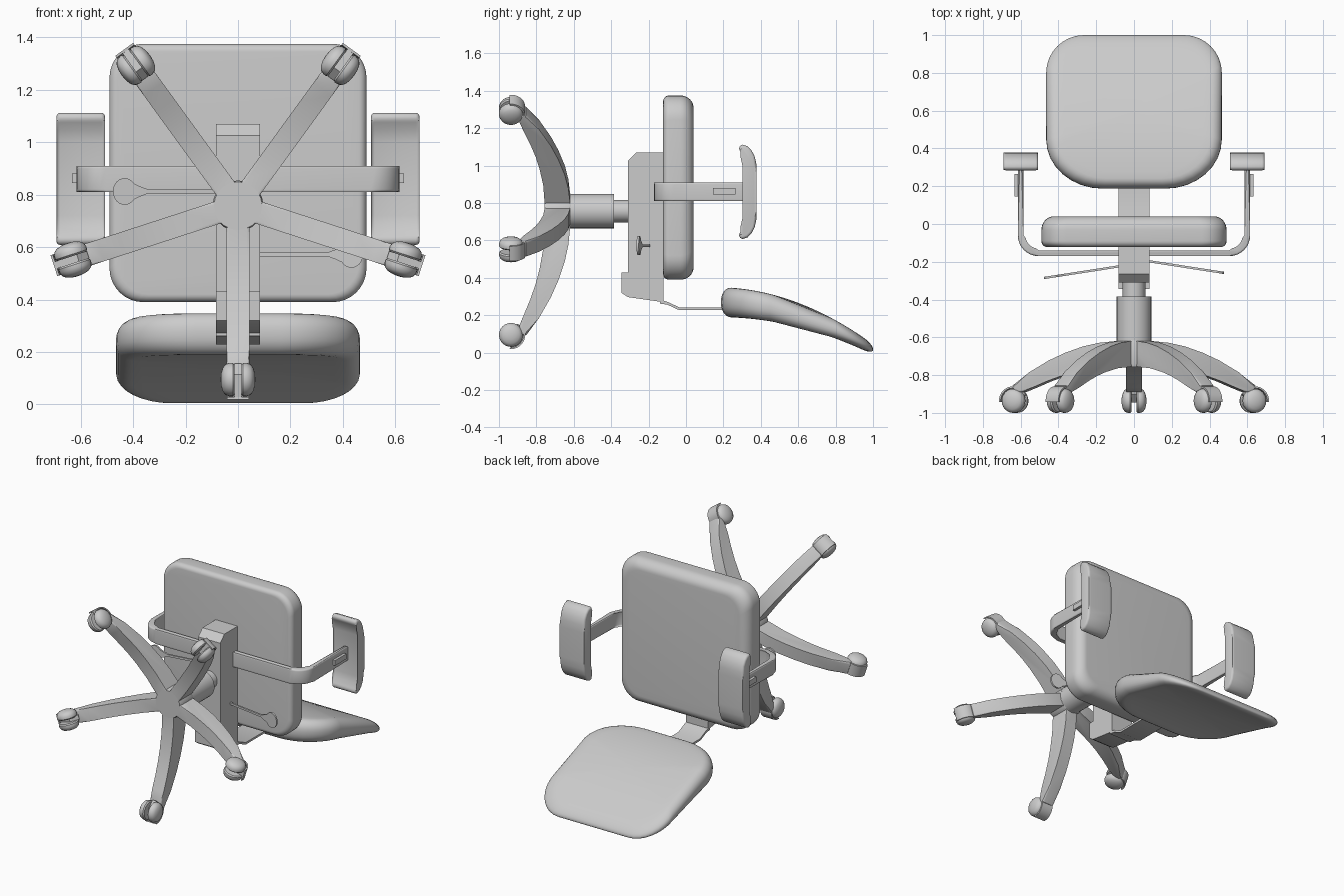
import bpy, bmesh
from math import sin, cos, pi, radians
from mathutils import Vector

cube = bpy.data.objects.get("Cube")
if cube:
    bpy.data.objects.remove(cube)

grey = bpy.data.materials.new("plain grey")
grey.use_nodes = True
COLOUR = (0.6, 0.6, 0.6, 1)
grey.diffuse_color = COLOUR
grey.node_tree.nodes["Principled BSDF"].inputs["Base Color"].default_value = COLOUR

AXIS_Z = 0.757          # height of the column axis, which runs along y


def finish(name, bm, angle=35):
    bmesh.ops.recalc_face_normals(bm, faces=bm.faces)
    me = bpy.data.meshes.new(name)
    bm.to_mesh(me)
    bm.free()
    me.materials.append(grey)
    me.shade_smooth()
    me.set_sharp_from_angle(angle=radians(angle))
    ob = bpy.data.objects.new(name, me)
    bpy.context.collection.objects.link(ob)
    return ob


def arc(cx, cy, rx, ry, a0, a1, n=8):
    steps = [radians(a0 + (a1 - a0) * i / n) for i in range(n + 1)]
    return [(cx + rx * cos(a), cy + ry * sin(a)) for a in steps]


def prism(name, outline, place, w0, w1, bevel=0.0):
    """Extrude a 2D outline from w0 to w1; place maps (a, b, w) to space."""
    bm = bmesh.new()
    lo, hi = [[bm.verts.new(place(a, b, w)) for a, b in outline] for w in (w0, w1)]
    caps = [bm.faces.new(lo), bm.faces.new(hi[::-1])]
    n = len(lo)
    for i in range(n):
        j = (i + 1) % n
        bm.faces.new((lo[i], lo[j], hi[j], hi[i]))
    if bevel:
        rim = list({e for f in caps for e in f.edges})
        bmesh.ops.bevel(bm, geom=rim, offset=bevel, segments=3, profile=0.5,
                        affect='EDGES', clamp_overlap=True)
    return finish(name, bm)


def lathe(name, profile, centre, axis, steps=28):
    """Revolve (radius, height) pairs about an axis."""
    bm = bmesh.new()
    turn = Vector((0, 0, 1)).rotation_difference(Vector(axis))
    rings = []
    for r, h in profile:
        rings.append([bm.verts.new(Vector(centre) + turn @ Vector(
            (r * cos(2 * pi * k / steps), r * sin(2 * pi * k / steps), h))) for k in range(steps)])
    for a, b in zip(rings, rings[1:]):
        for k in range(steps):
            j = (k + 1) % steps
            bm.faces.new((a[k], a[j], b[j], b[k]))
    bm.faces.new(rings[0])
    bm.faces.new(rings[-1])
    return finish(name, bm)


def cushion(name, outline, centre, rings, place):
    """Stack scaled copies of an outline; rings hold (scale, thickness 0..1)."""
    bm = bmesh.new()
    ca, cb = centre
    loops = [[bm.verts.new(place(ca + (a - ca) * s, cb + (b - cb) * s, t)) for a, b in outline]
             for s, t in rings]
    n = len(outline)
    for p, q in zip(loops, loops[1:]):
        for i in range(n):
            j = (i + 1) % n
            bm.faces.new((p[i], p[j], q[j], q[i]))
    bm.faces.new(loops[0])
    bm.faces.new(loops[-1])
    return finish(name, bm, 50)


def rounded(hw, b0, b1, lo, hi):
    """Outline with separate (rx, ry) corner radii at the low and high ends."""
    return (arc(hw - lo[0], b0 + lo[1], *lo, -90, 0) + arc(hw - hi[0], b1 - hi[1], *hi, 0, 90)
            + arc(-hw + hi[0], b1 - hi[1], *hi, 90, 180) + arc(-hw + lo[0], b0 + lo[1], *lo, 180, 270))


def rim(s0, t0, s1, t1, start):
    """Quarter-round between two cushion rings, as (scale, thickness)."""
    return arc(s0, t1, s1 - s0, t1 - t0, start, start + 90, 6)


def side(y, z, w):
    return (w, y, z)


def flat(x, y, w):
    return (x, y, w)


# Seat cushion: tight lower rim, softer upper rim
seat_rings = rim(0.94, 0, 1, 0.2, -90) + arc(0.87, 0.56, 0.13, 0.44, 0, 90, 8)
cushion("seat_cushion", rounded(0.49, 0.39, 1.375, (0.13, 0.13), (0.13, 0.13)),
        (0, 0.8825), seat_rings, lambda x, z, t: (x, -0.122 + 0.162 * t, z))


# Backrest: curved and tapering to the top
def back_place(x, y, t):
    u = (y - 0.18) / 0.82
    low, high = 0.19 - 0.2 * u * u, 0.35 - 0.015 * u - 0.29 * u * u
    return (x, y, low + (high - low) * t)


inner = [0.02 + 0.11 * i for i in range(8)]
back_rings = ([(s, 0) for s in inner] + arc(0.87, 0.45, 0.13, 0.45, -90, 0, 6)
              + arc(0.87, 0.55, 0.13, 0.45, 0, 90, 6) + [(s, 1) for s in inner[::-1]])
cushion("backrest_cushion", rounded(0.465, 0.187, 1.0, (0.3, 0.26), (0.2, 0.2)),
        (0, 0.6), back_rings, back_place)

# Mechanism housing under the seat and the flat bar up to the backrest
prism("seat_housing", [(-0.12, 1.07), (-0.265, 1.07), (-0.31, 1.025), (-0.31, 0.43), (-0.345, 0.43),
                       (-0.345, 0.32), (-0.31, 0.297), (-0.12, 0.27)], side, -0.083, 0.083)
prism("backrest_bar", [(-0.14, 0.285), (-0.1, 0.272), (-0.035, 0.242), (0.22, 0.242),
                       (0.22, 0.228), (-0.038, 0.228), (-0.1, 0.257), (-0.14, 0.262)],
      side, -0.083, 0.083)

# Gas column
lathe("column_sleeve", [(0.092, -0.7), (0.092, -0.385)], (0, 0, AXIS_Z), (0, 1, 0))
lathe("column_piston", [(0.06, -0.4), (0.06, -0.3)], (0, 0, AXIS_Z), (0, 1, 0))
lathe("base_hub", [(0.092, -0.757), (0.097, -0.74), (0.097, -0.63), (0.092, -0.615)],
      (0, 0, AXIS_Z), (0, 1, 0), 20)

# Five arched legs, each with a twin-wheel caster
leg_outline = [(0, -0.62), (0.09, -0.62), (0.18, -0.629), (0.27, -0.648), (0.37, -0.682),
               (0.46, -0.722), (0.57, -0.785), (0.665, -0.855), (0.655, -0.89), (0.61, -0.89),
               (0.55, -0.865), (0.47, -0.832), (0.39, -0.804), (0.31, -0.783), (0.2, -0.763),
               (0.1, -0.757), (0, -0.757)]
WHEEL_R, WHEEL_Y = 0.662, -0.936
wheel = [(0.03, 0.013), (0.057, 0.013), (0.064, 0.02), (0.064, 0.033),
         (0.058, 0.048), (0.045, 0.058), (0.025, 0.064), (0.008, 0.066)]
hood = (arc(WHEEL_R, WHEEL_Y, 0.076, 0.076, -5, 125, 12)
        + arc(WHEEL_R, WHEEL_Y, 0.067, 0.067, 125, -5, 12))
web = arc(WHEEL_R, WHEEL_Y, 0.07, 0.07, 0, 150, 10) + [(WHEEL_R - 0.02, WHEEL_Y - 0.01)]

for k in range(5):
    a = 2 * pi * k / 5
    out = Vector((sin(a), 0, -cos(a)))
    across = Vector((cos(a), 0, sin(a)))

    def leg_place(r, y, w):
        return Vector((0, y, AXIS_Z)) + out * r + across * w

    prism(f"base_leg_{k + 1}", leg_outline, leg_place, -0.043, 0.043, 0.01)
    prism(f"caster_hood_{k + 1}", hood, leg_place, -0.042, 0.042)
    prism(f"caster_web_{k + 1}", web, leg_place, -0.014, 0.014)
    for s, label in ((1, "a"), (-1, "b")):
        lathe(f"caster_wheel_{k + 1}{label}", wheel, leg_place(WHEEL_R, WHEEL_Y, 0), across * s, 24)

# Armrest bracket: one bent flat bar
bracket = ([(-0.615, 0.31)] + arc(-0.505, -0.06, 0.11, 0.11, 180, 270)
           + arc(0.505, -0.06, 0.11, 0.11, 270, 360) + [(0.615, 0.31), (0.585, 0.31)]
           + arc(0.505, -0.06, 0.08, 0.08, 360, 270) + arc(-0.505, -0.06, 0.08, 0.08, 270, 180)
           + [(-0.585, 0.31)])
prism("armrest_bracket", bracket, flat, 0.81, 0.91, 0.01)

# Armrest pads with drooping ends, and the adjuster plates
MID = 0.86
half_pad = ([(0.316, 0.14), (0.306, 0.185), (0.29, 0.215)]
            + arc(0.304, 0.232, 0.02, 0.02, 210, 90, 5)
            + [(0.33, 0.243), (0.35, 0.222), (0.367, 0.19), (0.376, 0.15), (0.378, 0.1)])
pad = [(y, MID + d) for y, d in half_pad] + [(y, MID - d) for y, d in half_pad[::-1]]
plate = [(0.145, 0.845), (0.265, 0.845), (0.265, 0.88), (0.145, 0.88)]
for s, label in ((1, "left"), (-1, "right")):
    prism(f"armrest_pad_{label}", pad, side, s * 0.507, s * 0.692, 0.014)
    prism(f"armrest_adjuster_{label}", plate, side, s * 0.61, s * 0.633)

# Two paddle levers, sloping away from the housing
lever = ([(0.06, -0.007), (0.34, -0.007), (0.37, -0.018)]
         + arc(0.432, 0, 0.045, 0.051, -145, 145, 18) + [(0.37, 0.018), (0.34, 0.007), (0.06, 0.007)])
for s, label, y0, z0 in ((1, "left", -0.185, 0.572), (-1, "right", -0.212, 0.812)):
    prism(f"lever_{label}", lever,
          lambda x, z, w: (s * x, y0 - 0.155 * x + w, z0 + z), -0.006, 0.006)
